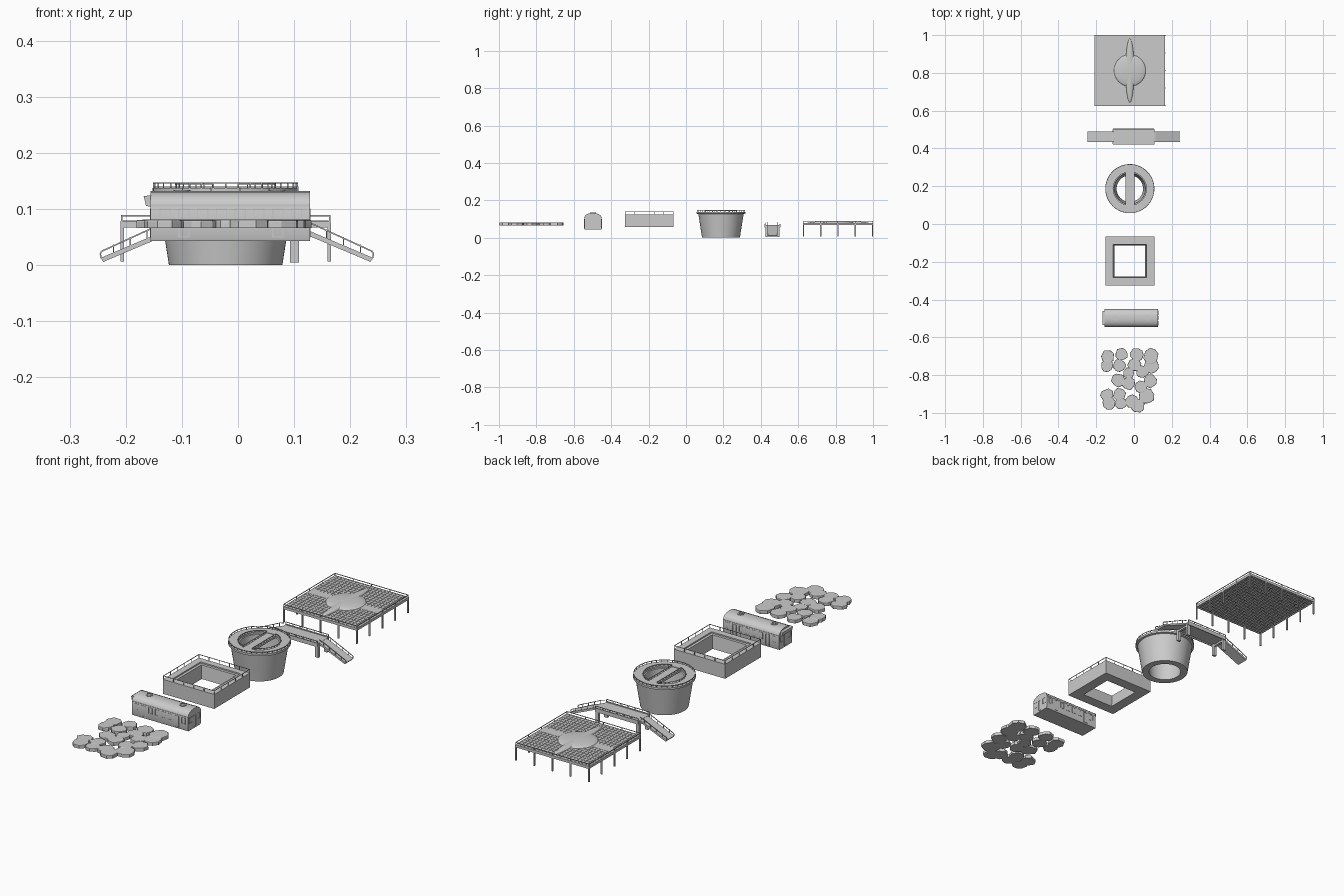
import bpy, bmesh, math, random
from mathutils import Matrix, Vector, Euler

if "Cube" in bpy.data.objects:
    bpy.data.objects.remove(bpy.data.objects["Cube"])

random.seed(4)
CX = -0.022  # shared centre line of the deck, tub and block


def finish(bm, name, smooth=False):
    bmesh.ops.recalc_face_normals(bm, faces=bm.faces)
    me = bpy.data.meshes.new(name)
    bm.to_mesh(me)
    bm.free()
    ob = bpy.data.objects.new(name, me)
    bpy.context.collection.objects.link(ob)
    if smooth:
        bpy.ops.object.select_all(action='DESELECT')
        ob.select_set(True)
        bpy.context.view_layer.objects.active = ob
        bpy.ops.object.shade_smooth_by_angle(angle=math.radians(35))
    return ob


def box(bm, x0, x1, y0, y1, z0, z1):
    m = Matrix.LocRotScale(Vector(((x0 + x1) / 2, (y0 + y1) / 2, (z0 + z1) / 2)), None,
                           Vector((x1 - x0, y1 - y0, z1 - z0)))
    bmesh.ops.create_cube(bm, size=1, matrix=m)


def beam(bm, p, q, w=0.003):
    p, q = Vector(p), Vector(q)
    d = q - p
    m = Matrix.LocRotScale((p + q) / 2, d.to_track_quat('Z', 'Y'), Vector((w, w, d.length)))
    bmesh.ops.create_cube(bm, size=1, matrix=m)


def rail(bm, pts, height, w=0.003, closed=False):
    up = Vector((0, 0, height))
    pts = [Vector(p) for p in pts]
    for p in pts:
        beam(bm, p, p + up, w)
    for a, b in zip(pts, pts[1:] + (pts[:1] if closed else [])):
        beam(bm, a + up, b + up, w)


def lathe(bm, profile, n, cx, cy, turn=0.0, scale=1.0):
    rings = [[bm.verts.new((cx + r * scale * math.cos(turn + math.tau * i / n),
                            cy + r * scale * math.sin(turn + math.tau * i / n), z))
              for i in range(n)] for r, z in profile]
    for a, b in zip(rings, rings[1:] + rings[:1]):
        for i in range(n):
            j = (i + 1) % n
            bm.faces.new((a[i], a[j], b[j], b[i]))


def extrude(bm, verts, offset):
    f = bm.faces.new([bm.verts.new(v) for v in verts])
    r = bmesh.ops.extrude_face_region(bm, geom=[f])
    bmesh.ops.translate(bm, vec=offset, verts=[v for v in r['geom'] if isinstance(v, bmesh.types.BMVert)])


def square(cy, h, z, n):
    # evenly spaced points round a square outline
    out = []
    for k in range(4):
        c, s = [(1, 0), (0, 1), (-1, 0), (0, -1)][k]
        for i in range(n):
            u, v = h, -h + 2 * h * i / n
            out.append((CX + c * u - s * v, cy + s * u + c * v, z))
    return out


# ---- raised deck ----
DY = 0.8125
bm = bmesh.new()
box(bm, CX - .187, CX + .187, DY - .1875, DY + .1875, .072, .076)
for s in (-1, 1):
    box(bm, CX + s * .185 - .002, CX + s * .185 + .002, DY - .1875, DY + .1875, .067, .079)
    box(bm, CX - .187, CX + .187, DY + s * .1855 - .002, DY + s * .1855 + .002, .067, .079)
for i in range(-9, 10):
    x = i * .0195
    box(bm, CX + x - .0015, CX + x + .0015, DY - .184, DY + .184, .068, .072)
    box(bm, CX - .184, CX + .184, DY + x - .0015, DY + x + .0015, .068, .072)
finish(bm, "deck_frame")

bm = bmesh.new()
N, STEP = 20, .0184
for i in range(N):
    for j in range(N):
        x, y = CX + (i - N / 2 + .5) * STEP, DY + (j - N / 2 + .5) * STEP
        box(bm, x - .0084, x + .0084, y - .0084, y + .0084, .0755, .0785)
finish(bm, "deck_tiles")

bm = bmesh.new()
bmesh.ops.create_uvsphere(bm, u_segments=32, v_segments=16, radius=1,
                          matrix=Matrix.LocRotScale(Vector((CX, DY, .077)), None, Vector((.085, .085, .013))))
bmesh.ops.create_uvsphere(bm, u_segments=24, v_segments=16, radius=1,
                          matrix=Matrix.LocRotScale(Vector((CX, DY, .077)), None, Vector((.023, .17, .0125))))
bmesh.ops.bisect_plane(bm, geom=bm.verts[:] + bm.edges[:] + bm.faces[:],
                       plane_co=(0, 0, .0765), plane_no=(0, 0, 1), clear_inner=True)
finish(bm, "deck_dome", True)
bm = bmesh.new()
box(bm, CX - .183, CX + .183, DY - .021, DY + .021, .076, .0793)
finish(bm, "deck_cross_path")

bm = bmesh.new()
rail(bm, square(DY, .1855, .074, 4), .0145, .0025, True)
for x, y, z in square(DY, .1845, 0, 4):
    box(bm, x - .003, x + .003, y - .003, y + .003, .007, .076)
finish(bm, "deck_posts_and_rail")

# ---- footbridge with two ramps ----
BY = .4625
bm = bmesh.new()
box(bm, -.111, .107, BY - .042, BY + .042, .061, .069)
for s in (-1, 1):
    y = BY + s * .04
    box(bm, -.111, .107, y - .002, y + .002, .055, .073)
    rail(bm, [(-.11 + .216 * i / 6, y, .07) for i in range(7)], .0115, .0025)
    lx = -.002 + s * .103
    for t in (-1, 1):
        box(bm, lx - .008, lx + .008, BY + t * .032 - .006, BY + t * .032 + .006, .005, .062)
    box(bm, lx - .006, lx + .006, BY - .034, BY + .034, .05, .058)
finish(bm, "bridge_span")

bm = bmesh.new()
for s in (-1, 1):
    prof = [(.105, .069), (.118, .066), (.243, .013), (.238, .006), (.115, .058), (.105, .061)]
    extrude(bm, [(-.002 + s * x, BY - .0275, z) for x, z in prof], (0, .055, 0))
    for t in (-1, 1):
        y = BY + t * .026
        loop = [(.108, .082), (.125, .078), (.233, .0285), (.240, .0255), (.2435, .021), (.242, .013)]
        pts = [(-.002 + s * x, y, z) for x, z in loop]
        for a, b in zip(pts, pts[1:]):
            beam(bm, a, b, .0025)
        for k in range(4):
            x, z = .13 + .03 * k, .060 - .0127 * k
            beam(bm, (-.002 + s * x, y, z), (-.002 + s * x, y, z + .0155), .002)
finish(bm, "bridge_ramps")

# ---- round tub ----
TY = .187
bm = bmesh.new()
lathe(bm, [(.101, 0), (.121, .127), (.13, .129), (.13, .138), (.088, .138), (.088, .13),
           (.083, .129), (.07, 0)], 64, CX, TY)
finish(bm, "tub_body", True)
bm = bmesh.new()
box(bm, CX - .023, CX + .023, TY - .09, TY + .09, .127, .136)
for s in (-1, 1):
    x = CX + s * .0225
    rail(bm, [(x, TY - .085 + .17 * i / 8, .136) for i in range(9)], .008, .002)
    # curved inner rail on each side of the crossing
    arc = [(CX + s * .089 * math.cos(a), TY + .089 * math.sin(a), .137)
           for a in [math.radians(-75 + 150 * i / 14) for i in range(15)]]
    rail(bm, arc, .008, .002)
finish(bm, "tub_crossing")
bm = bmesh.new()
rail(bm, [(CX + .128 * math.cos(math.tau * i / 36), TY + .128 * math.sin(math.tau * i / 36), .137)
          for i in range(36)], .0095, .0025, True)
finish(bm, "tub_rail")

# ---- square block with an opening ----
QY = -.196
bm = bmesh.new()
lathe(bm, [(.13, .058), (.13, .124), (.1, .124), (.1, .118), (.088, .118), (.081, .058)],
      4, CX, QY, math.pi / 4, math.sqrt(2))
finish(bm, "square_block")
bm = bmesh.new()
rail(bm, square(QY, .1285, .123, 5), .0165, .0022, True)
finish(bm, "square_block_rail")

# ---- carriage ----
VY, VW = -.4975, .0465
bm = bmesh.new()
half = [(VW * .95, .043), (VW, .05), (VW, .108), (.043, .117), (.034, .125), (.02, .1305), (.007, .132)]
sec = half + [(-y, z) for y, z in reversed(half)]
extrude(bm, [(-.156, VY + y, z) for y, z in sec], (.284, 0, 0))
finish(bm, "carriage_body", True)

bm = bmesh.new()
# window and door frames on both sides
for s in (-1, 1):
    for i in range(8):
        x = -.13 + .0335 * i
        y = VY + s * VW
        z0, z1 = (.05, .1) if i in (1, 6) else (.073, .1)
        for a, b in ((x - .01, x - .008), (x + .008, x + .01)):
            box(bm, a, b, y - .0012, y + .0012, z0, z1)
        for z in (z0, z1):
            box(bm, x - .01, x + .01, y - .0012, y + .0012, z - .001, z + .001)
    box(bm, -.156, .128, VY + s * VW - .0012, VY + s * VW + .0012, .105, .108)
# end windows and door
for x in (-.156, .128):
    for y in (-.028, 0, .028):
        for z in ((.05, .1) if y == 0 else (.075, .1)):
            box(bm, x - .0012, x + .0012, VY + y - .01, VY + y + .01, z - .001, z + .001)
        for t in (-.01, .01):
            box(bm, x - .0012, x + .0012, VY + y + t - .001, VY + y + t + .001, .05 if y == 0 else .075, .1)
finish(bm, "carriage_frames")

bm = bmesh.new()
extrude(bm, [(x, VY - .036, z) for x, z in [(-.155, .104), (-.164, .106), (-.168, .123), (-.155, .125)]],
        (0, .072, 0))
finish(bm, "carriage_visor")
bm = bmesh.new()
for x in (-.1, .07):
    lathe(bm, [(.015, .128), (.015, .1345), (.011, .1345), (.011, .128)], 20, x, VY)
    for k in range(3):
        m = Matrix.LocRotScale(Vector((x, VY, .133)), Euler((0, 0, k * math.pi / 3)), Vector((.024, .003, .0015)))
        bmesh.ops.create_cube(bm, size=1, matrix=m)
finish(bm, "carriage_roof_vents")

# ---- stepping stones ----
stones = [(-.14, -.70, .037), (-.066, -.69, .034), (-.143, -.75, .034), (-.078, -.75, .035),
          (.015, -.692, .037), (.09, -.70, .043), (.002, -.745, .036), (.092, -.752, .04),
          (-.083, -.828, .037), (-.028, -.79, .032), (-.028, -.843, .036), (.045, -.782, .034),
          (.085, -.832, .037), (.038, -.862, .034), (.065, -.91, .044), (-.143, -.905, .036),
          (-.132, -.948, .035), (-.077, -.902, .035), (-.07, -.95, .033), (-.01, -.94, .036),
          (.02, -.962, .037)]
for x, y, r in stones:
    bm = bmesh.new()
    n, a0 = random.choice((7, 8, 9)), random.random()
    ring = []
    for i in range(n):
        a = a0 + math.tau * (i + random.uniform(-.2, .2)) / n
        q = r * random.uniform(.92, 1.06)
        ring.append((x + q * math.cos(a), max(-1.0, y + q * math.sin(a)), .066))
    extrude(bm, ring, (0, 0, .0145 + random.uniform(0, .001)))
    top = [e for e in bm.edges if all(v.co.z > .075 for v in e.verts)]
    bmesh.ops.bevel(bm, geom=top, offset=.003, segments=2, profile=.5, affect='EDGES')
    finish(bm, "stepping_stone")
